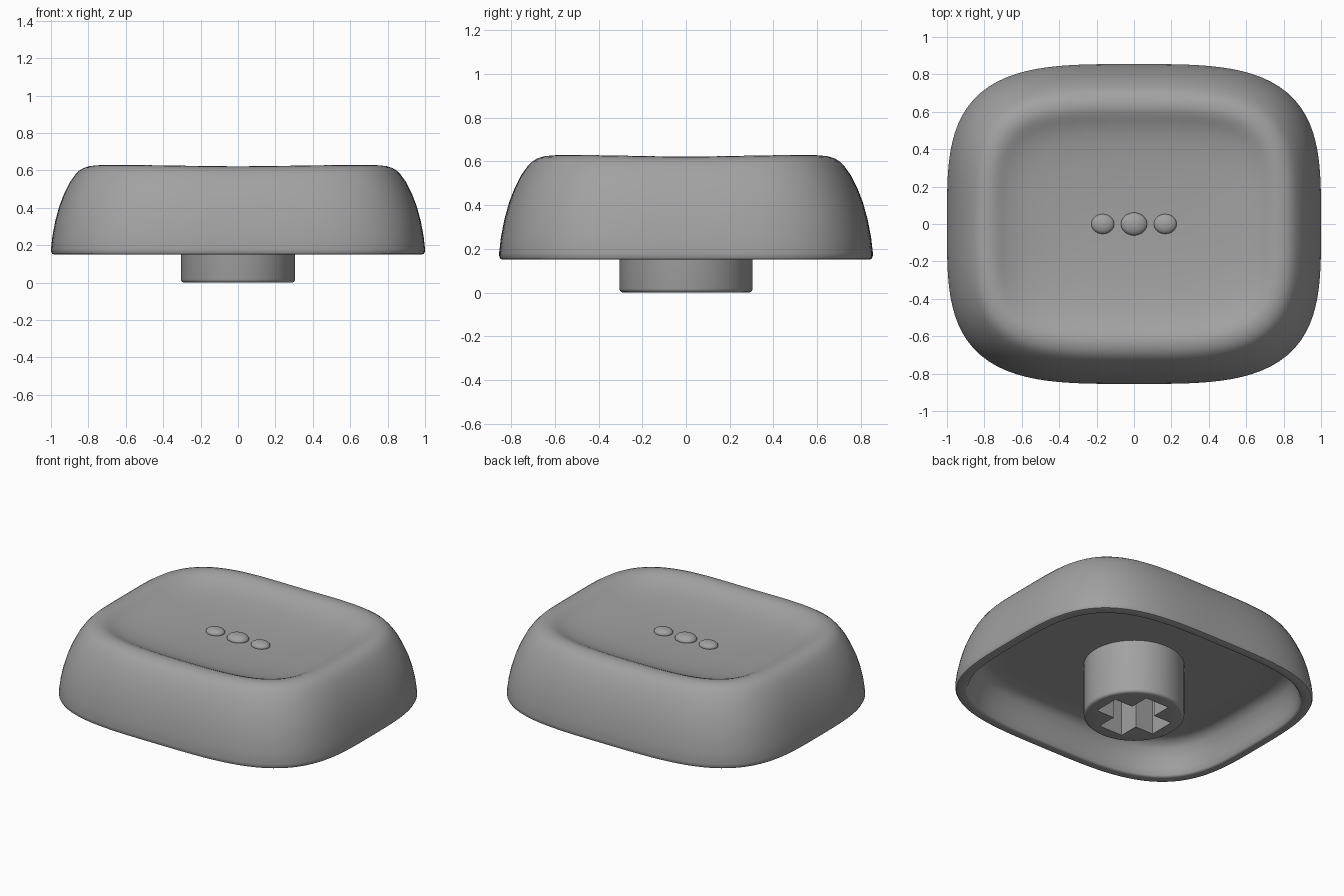
import bpy, bmesh, math

if "Cube" in bpy.data.objects:
    bpy.data.objects.remove(bpy.data.objects["Cube"])

grey = bpy.data.materials.new("mid grey")
grey.diffuse_color = (0.36, 0.36, 0.36, 1)
grey.use_nodes = True
grey.node_tree.nodes["Principled BSDF"].inputs["Base Color"].default_value = grey.diffuse_color


def finish(name, bm, angle=40):
    """Turn a bmesh into a smooth-shaded object."""
    bmesh.ops.recalc_face_normals(bm, faces=bm.faces[:])
    me = bpy.data.meshes.new(name)
    bm.to_mesh(me)
    bm.free()
    me.materials.append(grey)
    ob = bpy.data.objects.new(name, me)
    bpy.context.collection.objects.link(ob)
    smooth(ob, angle)
    return ob


def smooth(ob, angle):
    bpy.ops.object.select_all(action='DESELECT')
    ob.select_set(True)
    bpy.context.view_layer.objects.active = ob
    bpy.ops.object.shade_smooth_by_angle(angle=math.radians(angle))


# Cap: rounded-square rings lofted along a profile of (inset, height, squareness)
HX, HY, N = 1.0, 0.855, 128
profile = [
    # ceiling and inner wall
    (0.60, 0.360, 3.6), (0.30, 0.360, 3.6), (0.18, 0.360, 3.6), (0.145, 0.350, 3.6),
    (0.115, 0.320, 3.6), (0.09, 0.26, 3.5), (0.073, 0.20, 3.5), (0.065, 0.160, 3.5),
    # bottom lip
    (0.058, 0.152, 3.5), (0.050, 0.15, 3.5), (0.018, 0.15, 3.5),
    (0.006, 0.154, 3.5), (0.001, 0.165, 3.5),
    # outer wall
    (0.0, 0.18, 3.5), (0.008, 0.25, 3.5), (0.023, 0.33, 3.5), (0.045, 0.41, 3.5),
    (0.070, 0.475, 3.5), (0.100, 0.535, 3.55), (0.130, 0.580, 3.6),
    # rounded rim
    (0.150, 0.602, 3.65), (0.172, 0.617, 3.7), (0.198, 0.626, 3.75), (0.225, 0.629, 3.8),
    (0.250, 0.625, 3.85), (0.275, 0.615, 3.9),
    # finger dish
    (0.300, 0.602, 3.9), (0.330, 0.588, 3.9), (0.370, 0.574, 3.8), (0.430, 0.560, 3.6),
    (0.520, 0.548, 3.2), (0.630, 0.540, 2.8), (0.750, 0.536, 2.4),
]
bm = bmesh.new()
rings = []
for inset, z, n in profile:
    ring = []
    for i in range(N):
        t = 2 * math.pi * i / N
        c, s = math.cos(t), math.sin(t)
        r = (abs(c) ** n + abs(s) ** n) ** (-1 / n)
        # rim sinks slightly at the middle of each side
        dip = 0.007 * math.cos(2 * t) ** 2 * max(0, (z - 0.55) / 0.08)
        ring.append(bm.verts.new(((HX - inset) * c * r, (HY - inset) * s * r, z - dip)))
    rings.append(ring)
for a, b in zip(rings, rings[1:]):
    for i in range(N):
        j = (i + 1) % N
        bm.faces.new((a[i], a[j], b[j], b[i]))
for ring, z in ((rings[0], 0.36), (rings[-1], 0.535)):
    pole = bm.verts.new((0, 0, z))
    for i in range(N):
        bm.faces.new((ring[i], ring[(i + 1) % N], pole))
finish("cap_shell", bm)

# Stem: cylinder with a rounded lower edge
bm = bmesh.new()
bmesh.ops.create_cone(bm, cap_ends=True, segments=64, radius1=0.305, radius2=0.305, depth=0.40)
bmesh.ops.translate(bm, verts=bm.verts[:], vec=(0, 0, 0.20))
low = [e for e in bm.edges if all(v.co.z < 0.01 for v in e.verts)]
bmesh.ops.bevel(bm, geom=low, offset=0.018, segments=3, profile=0.5, affect='EDGES')
stem = finish("stem", bm)

# Cross-shaped socket cut into the stem
L, W = 0.22, 0.087
quarter = [(L, -W), (L, W), (W, W)]
bm = bmesh.new()
loop = []
for k in range(4):
    c, s = round(math.cos(k * math.pi / 2)), round(math.sin(k * math.pi / 2))
    loop += [bm.verts.new((x * c - y * s, x * s + y * c, -0.1)) for x, y in quarter]
face = bm.faces.new(loop)
ext = bmesh.ops.extrude_face_region(bm, geom=[face])
top = [v for v in ext["geom"] if isinstance(v, bmesh.types.BMVert)]
bmesh.ops.translate(bm, verts=top, vec=(0, 0, 0.42))
cutter = finish("socket_cutter", bm)
cutter.hide_render = True
cutter.hide_viewport = True
mod = stem.modifiers.new("socket", 'BOOLEAN')
mod.operation, mod.solver, mod.object = 'DIFFERENCE', 'EXACT', cutter
smooth(stem, 40)
bpy.ops.object.modifier_apply(modifier=mod.name)
smooth(stem, 40)

# Three touch bumps in the dish
for name, x, rx, ry, rz in (("bump_left", -0.167, 0.061, 0.053, 0.027),
                            ("bump_middle", 0, 0.070, 0.061, 0.032),
                            ("bump_right", 0.167, 0.061, 0.053, 0.027)):
    bm = bmesh.new()
    bmesh.ops.create_uvsphere(bm, u_segments=32, v_segments=16, radius=1)
    bmesh.ops.scale(bm, verts=bm.verts[:], vec=(rx, ry, rz))
    bmesh.ops.translate(bm, verts=bm.verts[:], vec=(x, 0, 0.540))
    finish(name, bm, 60)
